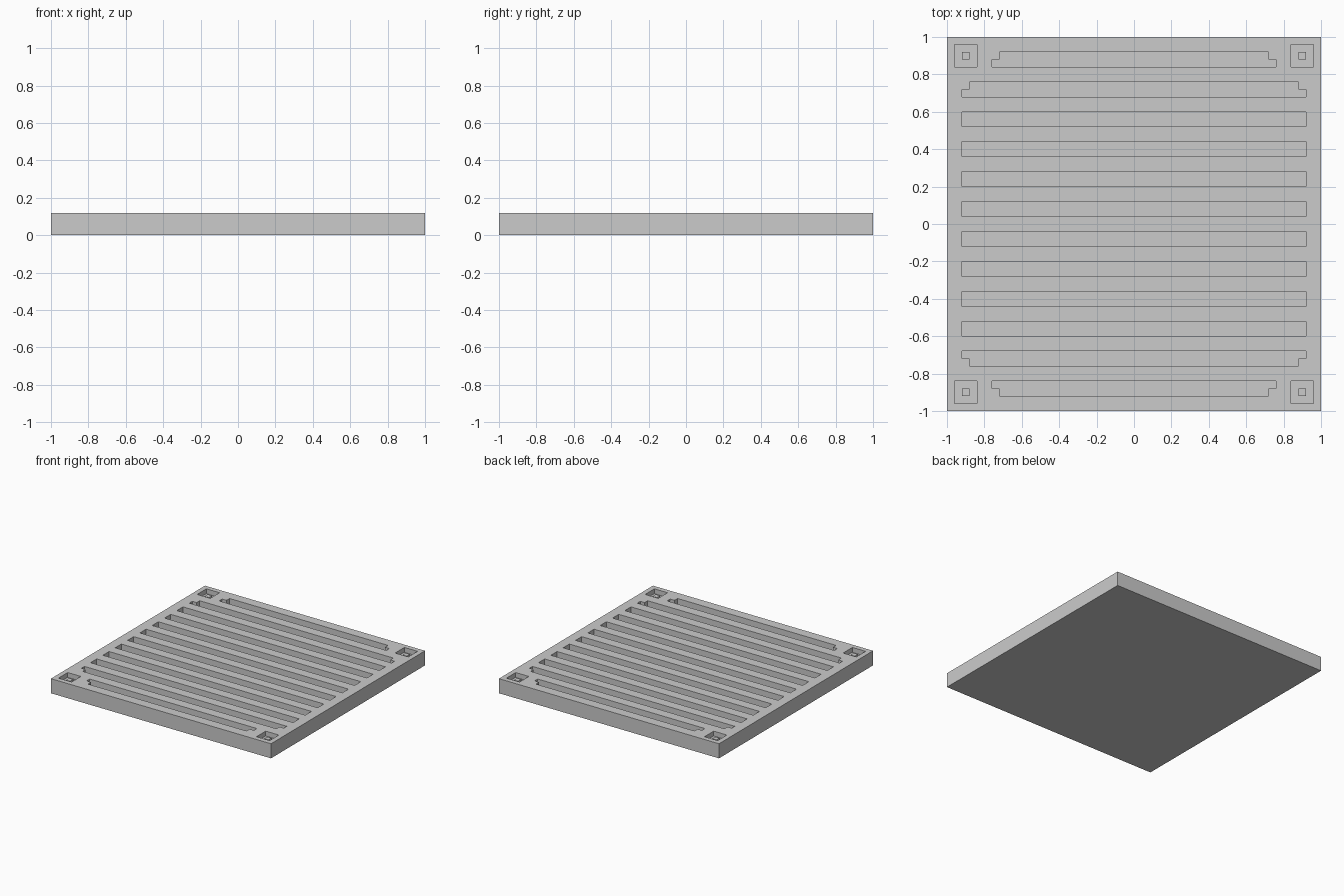
import bpy, bmesh

if "Cube" in bpy.data.objects:
    bpy.data.objects.remove(bpy.data.objects["Cube"])

TOP, SLOT_FLOOR, POCKET_FLOOR, STUD_TOP = 0.12, 0.04, 0.08, 0.10


def prism(bm, pts, z0, z1):
    """Extrude a closed outline from z0 up to z1."""
    face = bm.faces.new([bm.verts.new((x, y, z0)) for x, y in pts])
    ext = bmesh.ops.extrude_face_region(bm, geom=[face])
    verts = [g for g in ext["geom"] if isinstance(g, bmesh.types.BMVert)]
    bmesh.ops.translate(bm, vec=(0, 0, z1 - z0), verts=verts)


def rect(x0, x1, y0, y1):
    return [(x0, y0), (x1, y0), (x1, y1), (x0, y1)]


def finish(bm, name):
    bmesh.ops.recalc_face_normals(bm, faces=bm.faces)
    me = bpy.data.meshes.new(name)
    bm.to_mesh(me)
    bm.free()
    ob = bpy.data.objects.new(name, me)
    bpy.context.collection.objects.link(ob)
    return ob


# Cutter: straight grooves, stepped grooves near the ends, corner pockets
bm = bmesh.new()
for s in (-1, 1):
    for i in range(4):
        y = s * (0.08 + 0.16 * i)
        prism(bm, rect(-0.92, 0.92, y - 0.04, y + 0.04), SLOT_FLOOR, 0.2)
    for wide, y0 in ((0.92, 0.68), (0.76, 0.84)):
        a, b, c, n = s * y0, s * (y0 + 0.04), s * (y0 + 0.08), wide - 0.04
        prism(bm, [(-wide, a), (wide, a), (wide, b), (n, b),
                   (n, c), (-n, c), (-n, b), (-wide, b)], SLOT_FLOOR, 0.2)
    for t in (-1, 1):
        prism(bm, rect(t * 0.9 - 0.06, t * 0.9 + 0.06,
                       s * 0.9 - 0.06, s * 0.9 + 0.06), POCKET_FLOOR, 0.2)
cutter = finish(bm, "groove_cutter")
cutter.hide_render = True
cutter.hide_viewport = True

# Plate
bm = bmesh.new()
prism(bm, rect(-1, 1, -1, 1), 0, TOP)
plate = finish(bm, "grooved_plate")
cut = plate.modifiers.new("grooves", "BOOLEAN")
cut.operation = "DIFFERENCE"
cut.solver = "EXACT"
cut.object = cutter

# Small square studs in the corner pockets
bm = bmesh.new()
for s in (-1, 1):
    for t in (-1, 1):
        prism(bm, rect(t * 0.9 - 0.02, t * 0.9 + 0.02,
                       s * 0.9 - 0.02, s * 0.9 + 0.02), POCKET_FLOOR, STUD_TOP)
finish(bm, "corner_studs")
